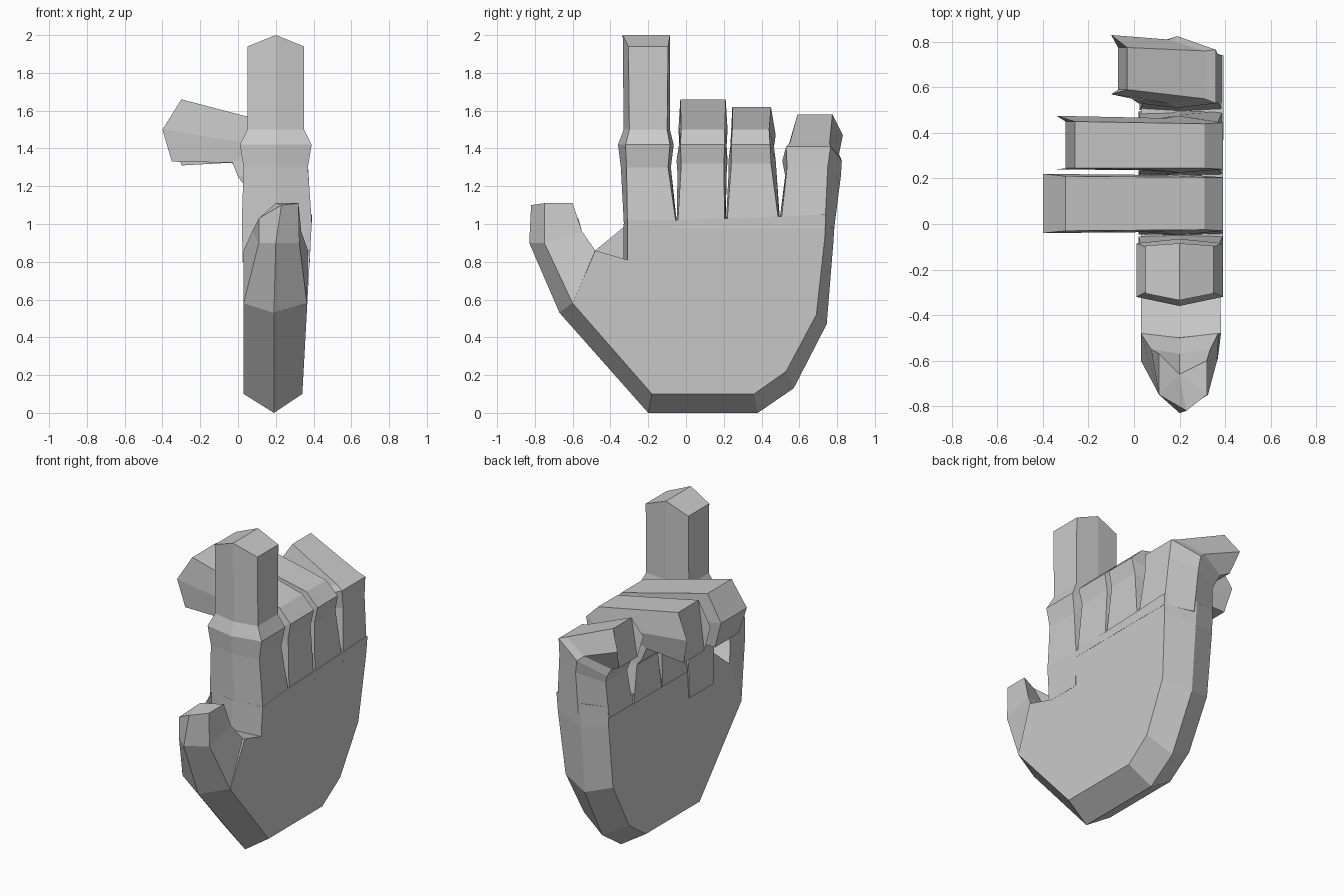
import bpy, bmesh
from mathutils import Vector


def loft(name, rings):
    """Bridge equal-length rings of points and cap both ends."""
    bm = bmesh.new()
    loops = [[bm.verts.new(Vector(p)) for p in ring] for ring in rings]
    n = len(loops[0])
    for a, b in zip(loops, loops[1:]):
        for i in range(n):
            j = (i + 1) % n
            bm.faces.new((a[i], a[j], b[j], b[i]))
    caps = [bm.faces.new(loops[0][::-1]), bm.faces.new(loops[-1])]
    bmesh.ops.triangulate(bm, faces=caps)
    bmesh.ops.recalc_face_normals(bm, faces=bm.faces)
    mesh = bpy.data.meshes.new(name)
    bm.to_mesh(mesh)
    bm.free()
    obj = bpy.data.objects.new(name, mesh)
    bpy.context.collection.objects.link(obj)
    return obj


def finger(name, profile, spans, tip):
    """Six-sided finger: profile = (back x, z, palm x, z), spans = (y0, y1, bevel0, bevel1)."""
    rings = []
    for k, ((dx, dz, px, pz), (y0, y1, b0, b1)) in enumerate(zip(profile, spans)):
        mx, mz = tip if k == len(profile) - 1 else ((dx + px) / 2, (dz + pz) / 2)
        rings.append([(dx, y0 + b0, dz), (dx, y1 - b1, dz), (mx, y1, mz),
                      (px, y1 - b1, pz), (px, y0 + b0, pz), (mx, y0, mz)])
    return loft(name, rings)


# Palm: ridge outline at mid thickness, smaller outline on both faces
ridge = [(-.20, 0), (.38, 0), (.57, .13), (.745, .47), (.78, .9), (.79, 1.05), (.5, 1.04),
         (-.05, 1.02), (-.33, 1.0), (-.33, .81), (-.5, .84), (-.67, .53)]
face = [(-.18, .1), (.36, .1), (.53, .22), (.69, .52), (.735, .93), (.74, 1.05), (.5, 1.04),
        (-.05, 1.02), (-.31, 1.0), (-.31, .81), (-.48, .86), (-.6, .58)]
loft("palm", [[(.03, y, z) for y, z in face],
              [(.19, y, z) for y, z in ridge],
              [(.335 + .055 * z, y, z) for y, z in face]])

# Thumb
loft("thumb", [
    [(.19, -.67, .53), (.365, -.6, .58), (.37, -.48, .86), (.2, -.5, .84), (.03, -.48, .86), (.03, -.6, .58)],
    [(.2, -.83, .9), (.325, -.75, .9), (.335, -.55, .96), (.2, -.57, .95), (.075, -.55, .96), (.11, -.75, .9)],
    [(.23, -.82, 1.1), (.32, -.75, 1.11), (.32, -.6, 1.11), (.2, -.66, 1.11), (.11, -.57, 1.03), (.11, -.75, 1.03)],
])

# Straight index finger
finger("index_finger",
       [(.38, .8, .025, .8), (.39, 1.02, .02, 1.02), (.37, 1.3, .03, 1.3),
        (.39, 1.42, .01, 1.42), (.35, 1.5, .05, 1.5), (.35, 1.94, .05, 1.94)],
       [(-.32, -.06, .01, .01), (-.33, -.05, .02, .005), (-.345, -.08, .03, .015),
        (-.36, -.065, .04, .02), (-.33, -.085, .03, .015), (-.335, -.085, .03, .01)],
       (.2, 2.0))

# Curled fingers share the base and knuckle profile
base = [(.39, .98, .02, .98), (.37, 1.32, .03, 1.21), (.39, 1.42, 0, 1.25), (.31, 1.5, -.03, 1.325)]
finger("middle_finger", base + [(-.3, 1.66, -.35, 1.33)],
       [(-.05, .21, .005, .005), (-.045, .215, .02, .015), (-.05, .22, .02, .015),
        (-.035, .215, .01, .01), (-.04, .22, .01, .01)], (-.4, 1.5))
finger("ring_finger", base + [(-.26, 1.62, -.3, 1.31)],
       [(.21, .5, .005, .005), (.225, .48, .015, .03), (.225, .475, .015, .03),
        (.235, .465, .01, .025), (.24, .475, .005, .025)], (-.34, 1.47))
finger("little_finger",
       [(.39, .98, .025, .98), (.365, 1.3, .04, 1.21), (.36, 1.41, .02, 1.26), (.31, 1.43, -.01, 1.31),
        (-.03, 1.58, -.07, 1.34)],
       [(.49, .785, .01, .05), (.525, .82, .01, .07), (.51, .825, .02, .06), (.53, .81, .02, .05),
        (.57, .83, .02, .055)], (-.1, 1.47))
